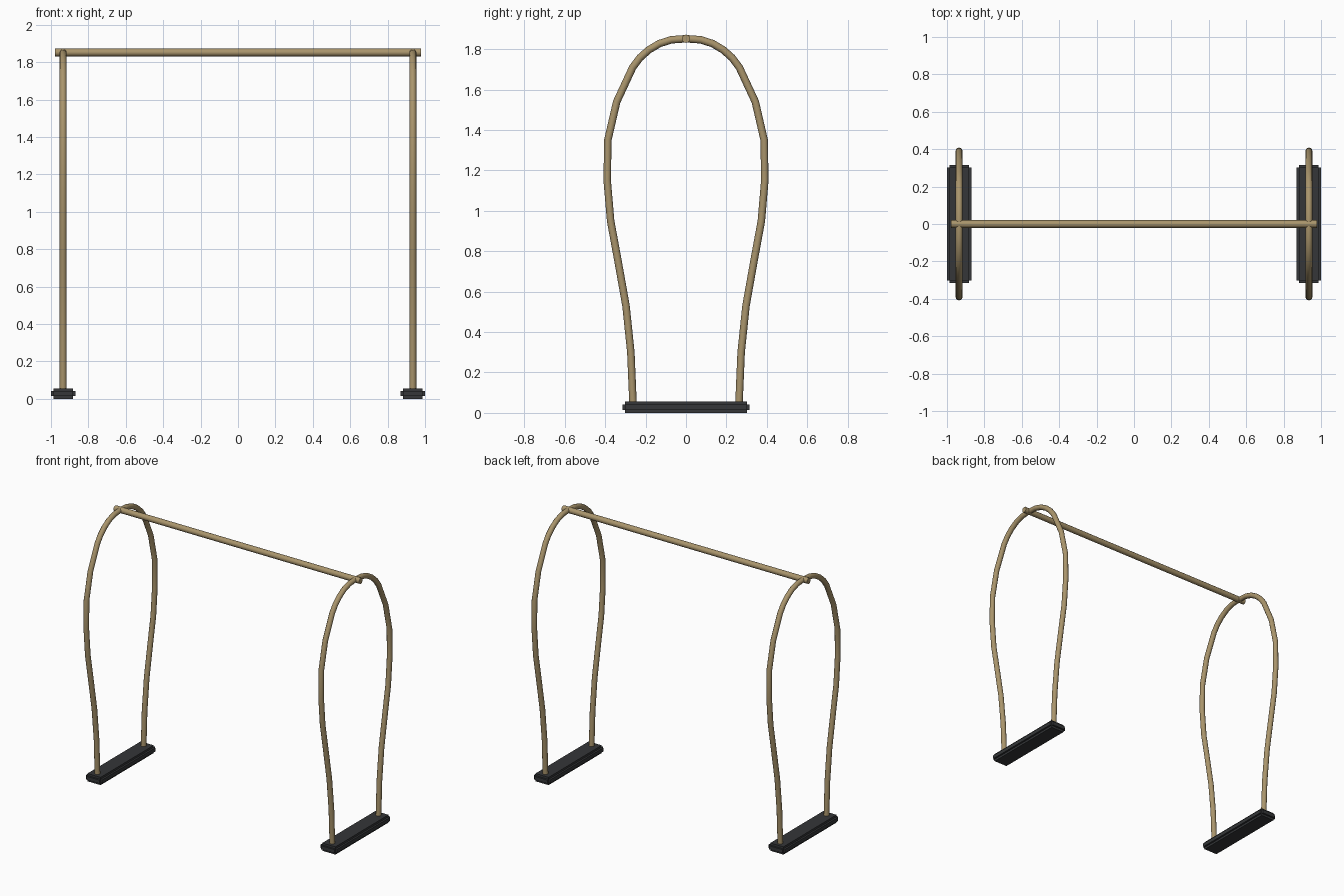
import bpy, bmesh
from mathutils import Matrix, Vector

if "Cube" in bpy.data.objects:
    bpy.data.objects.remove(bpy.data.objects["Cube"])


def material(name, color):
    m = bpy.data.materials.new(name)
    m.diffuse_color = color
    m.use_nodes = True
    m.node_tree.nodes["Principled BSDF"].inputs["Base Color"].default_value = m.diffuse_color
    return m


TAN = material("tan_tube", (0.40, 0.30, 0.15, 1))
DARK = material("dark_rubber", (0.035, 0.037, 0.04, 1))


def tube(name, points, radius):
    """Round capped tube along a polyline, converted to a mesh."""
    cu = bpy.data.curves.new(name, 'CURVE')
    cu.dimensions = '3D'
    cu.bevel_depth = radius
    cu.bevel_resolution = 4
    cu.use_fill_caps = True
    sp = cu.splines.new('POLY')
    sp.points.add(len(points) - 1)
    for p, co in zip(sp.points, points):
        p.co = (*co, 1)
    ob = bpy.data.objects.new(name, cu)
    bpy.context.collection.objects.link(ob)
    bpy.ops.object.select_all(action='DESELECT')
    ob.select_set(True)
    bpy.context.view_layer.objects.active = ob
    bpy.ops.object.convert(target='MESH')
    ob = bpy.context.object
    ob.data.materials.clear()
    ob.data.materials.append(TAN)
    bpy.ops.object.shade_smooth_by_angle(angle=0.7)
    return ob


def foot(name, x):
    """Block with stepped edges: a core plus a band around its sides."""
    bm = bmesh.new()
    for sx, sy, z0, z1 in ((0.104, 0.604, 0, 0.056),
                           (0.130, 0.604, 0.015, 0.041),
                           (0.104, 0.630, 0.015, 0.041)):
        mat = (Matrix.Translation(Vector((x, 0, (z0 + z1) / 2)))
               @ Matrix.Diagonal((sx, sy, z1 - z0, 1)))
        bmesh.ops.create_cube(bm, size=1, matrix=mat)
    me = bpy.data.meshes.new(name)
    bm.to_mesh(me)
    bm.free()
    me.materials.append(DARK)
    bpy.context.collection.objects.link(bpy.data.objects.new(name, me))


# half of the hoop centre line (y, z), from foot to crown
half = [(0.262, 0.04), (0.273, 0.30), (0.297, 0.53), (0.338, 0.76),
        (0.373, 0.95), (0.390, 1.15), (0.387, 1.35), (0.343, 1.54),
        (0.264, 1.71), (0.228, 1.758), (0.184, 1.797), (0.132, 1.828),
        (0.072, 1.847), (0, 1.852)]
profile = half + [(-y, z) for y, z in reversed(half[:-1])]

# side hoops and feet
for side, x in (("left", -0.935), ("right", 0.935)):
    tube(side + "_hoop", [(x, y, z) for y, z in profile], 0.0185)
    foot(side + "_foot", x)

# top rail
tube("top_rail", [(-0.978, 0, 1.852), (0.978, 0, 1.852)], 0.0205)
